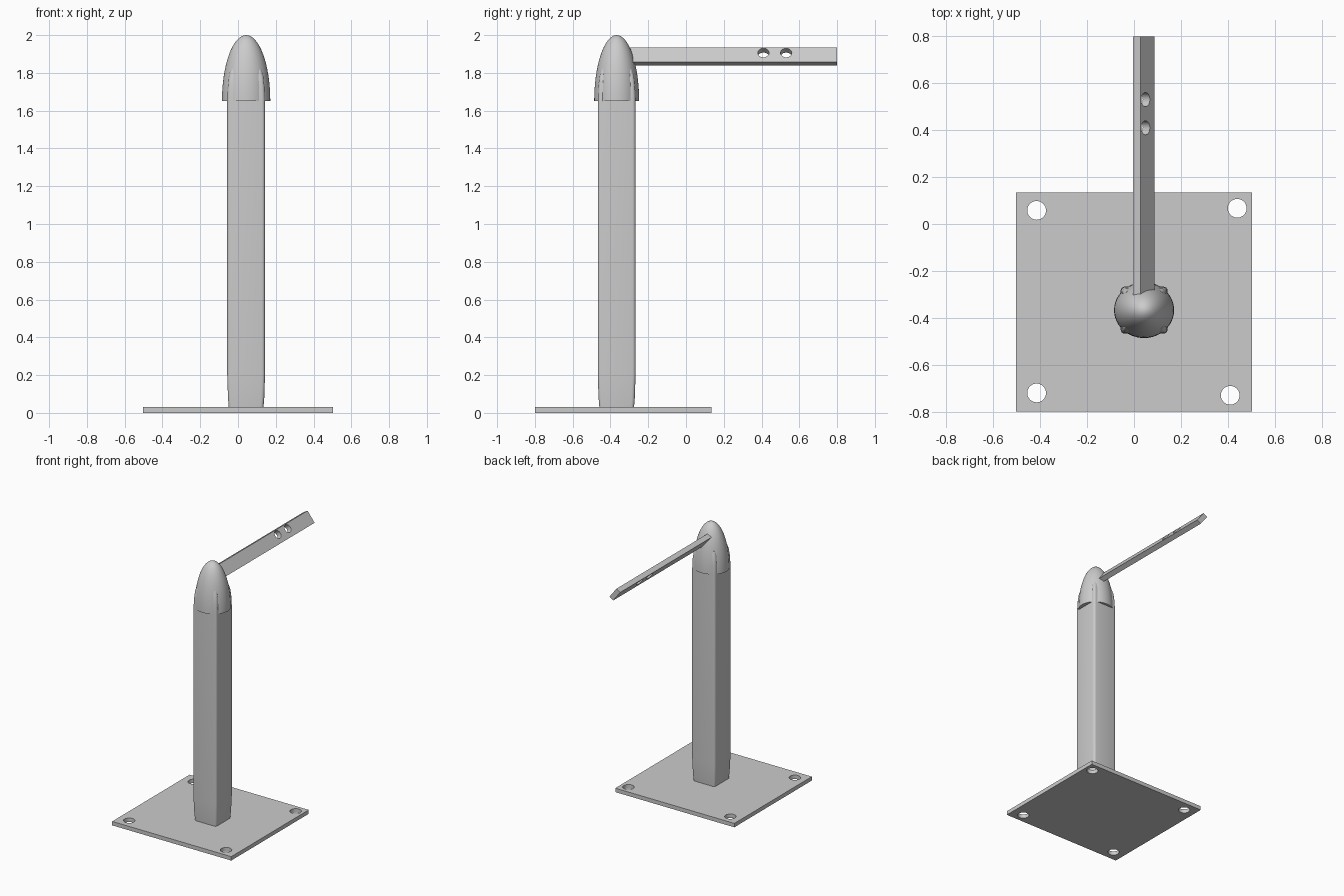
import bpy, bmesh, math
from mathutils import Vector

cube = bpy.data.objects.get("Cube")
if cube:
    bpy.data.objects.remove(cube, do_unlink=True)

grey = bpy.data.materials.new("plain_grey")
grey.use_nodes = True
COLOUR = (0.6, 0.6, 0.6, 1)
grey.diffuse_color = COLOUR
grey.node_tree.nodes["Principled BSDF"].inputs["Base Color"].default_value = COLOUR

CX, CY = 0.043, -0.367  # axis of the post


def finish(name, bm, smooth=False):
    bmesh.ops.recalc_face_normals(bm, faces=bm.faces)
    mesh = bpy.data.meshes.new(name)
    bm.to_mesh(mesh)
    bm.free()
    mesh.materials.append(grey)
    obj = bpy.data.objects.new(name, mesh)
    bpy.context.collection.objects.link(obj)
    if smooth:
        activate(obj)
        bpy.ops.object.shade_smooth_by_angle(angle=math.radians(35))
    return obj


def activate(obj):
    bpy.ops.object.select_all(action="DESELECT")
    obj.select_set(True)
    bpy.context.view_layer.objects.active = obj


def loft(name, rings, smooth=False):
    """Skin a stack of equal-length rings and cap both ends."""
    bm = bmesh.new()
    loops = [[bm.verts.new(p) for p in ring] for ring in rings]
    n = len(loops[0])
    for a, b in zip(loops, loops[1:]):
        for i in range(n):
            j = (i + 1) % n
            bm.faces.new((a[i], a[j], b[j], b[i]))
    bm.faces.new(loops[0])
    bm.faces.new(loops[-1])
    return finish(name, bm, smooth)


def drill(obj, centres, axis, radius):
    """Cut round holes along an axis."""
    turn = Vector(axis).to_track_quat("Z", "Y").to_matrix().to_4x4()
    for c in centres:
        bm = bmesh.new()
        bmesh.ops.create_cone(bm, cap_ends=True, segments=32, radius1=radius,
                              radius2=radius, depth=0.2, matrix=turn)
        bmesh.ops.translate(bm, verts=bm.verts, vec=c)
        cutter = finish("hole_cutter", bm)
        cutter.hide_render = True
        mod = obj.modifiers.new("hole", "BOOLEAN")
        mod.operation, mod.solver, mod.object = "DIFFERENCE", "EXACT", cutter
        activate(obj)
        bpy.ops.object.modifier_apply(modifier=mod.name)
        bpy.data.objects.remove(cutter, do_unlink=True)
    activate(obj)
    bpy.ops.object.shade_smooth_by_angle(angle=math.radians(30))


def rounded_square(half, radius, z, steps=4):
    ring = []
    for k in range(4):
        mid = math.radians(45 + 90 * k)
        sx, sy = math.copysign(1, math.cos(mid)), math.copysign(1, math.sin(mid))
        for s in range(steps + 1):
            a = math.radians(90 * k + 90 * s / steps)
            ring.append((CX + sx * (half - radius) + radius * math.cos(a),
                         CY + sy * (half - radius) + radius * math.sin(a), z))
    return ring


# Base plate with four bolt holes
plate = loft("base_plate", [[(x, y, z) for x, y in
             ((-0.503, -0.8), (0.503, -0.8), (0.503, 0.135), (-0.503, 0.135))]
             for z in (0, 0.03)])
drill(plate, [(-0.415, 0.058, 0), (0.44, 0.067, 0), (-0.415, -0.72, 0), (0.41, -0.73, 0)],
      (0, 0, 1), 0.04)

# Square post, drawn in slightly at both ends
post_profile = [(0.091, 0.02), (0.096, 0.08), (0.1, 0.2), (0.1, 1.65),
                (0.098, 1.72), (0.092, 1.78), (0.082, 1.82)]
loft("post", [rounded_square(h, 0.017, z) for h, z in post_profile], True)

# Domed cap: half an ellipsoid with a flat underside
bm = bmesh.new()
bmesh.ops.create_uvsphere(bm, u_segments=48, v_segments=32, radius=1)
bmesh.ops.bisect_plane(bm, geom=bm.verts[:] + bm.edges[:] + bm.faces[:], dist=1e-4,
                       plane_co=(0, 0, 0), plane_no=(0, 0, -1), clear_outer=True)
bmesh.ops.holes_fill(bm, edges=[e for e in bm.edges if e.is_boundary])
bmesh.ops.scale(bm, verts=bm.verts, vec=(0.128, 0.119, 0.35))
bmesh.ops.translate(bm, verts=bm.verts, vec=(CX, CY, 1.65))
finish("cap", bm, True)

# Tilted flat arm with two holes
section = ((0.028, 1.934), (0.087, 1.857), (0.054, 1.838), (-0.005, 1.915))
arm = loft("arm", [[(x, y, z) for x, z in section] for y in (-0.35, 0.8)])
drill(arm, [(0.049, y, 1.906) for y in (0.41, 0.53)], (0.8, 0, 0.6), 0.03)
